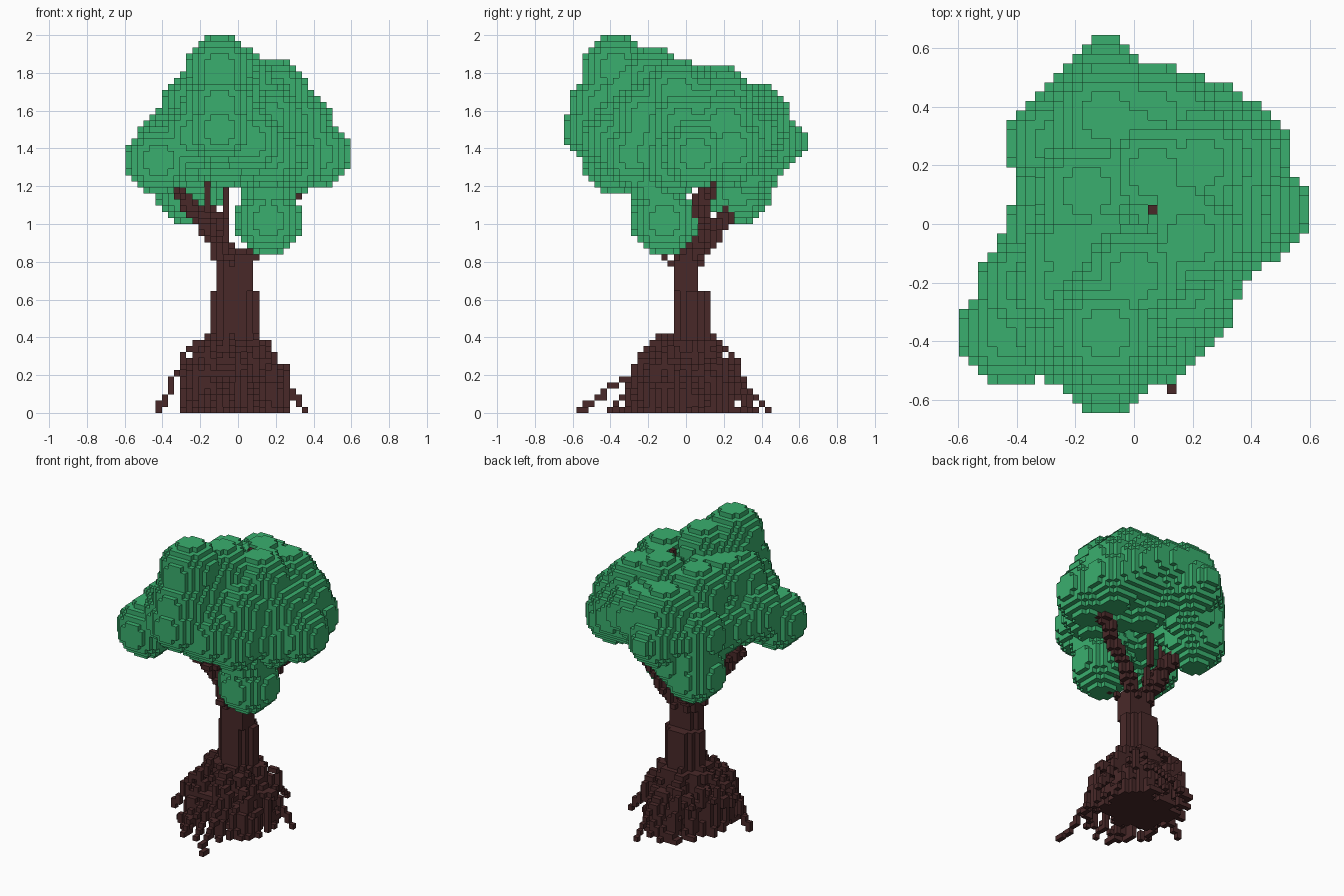
import bpy, bmesh, math, random
from mathutils import Vector

if "Cube" in bpy.data.objects:
    bpy.data.objects.remove(bpy.data.objects["Cube"])

random.seed(4)
V = 2 / 62                      # voxel edge
SIZE = (37, 40, 62)             # grid cells on x, y, z
ORIGIN = Vector((-SIZE[0] * V / 2, -SIZE[1] * V / 2, 0))


def cell(p):
    return tuple(min(max(math.floor((p[k] - ORIGIN[k]) / V), 0), SIZE[k] - 1) for k in range(3))


def ball(cells, p, r=5.5):
    """Add a voxel ball of r cells around the point p."""
    c, n = cell(p), int(r)
    span = range(-n, n + 1)
    for dx in span:
        for dy in span:
            for dz in span:
                q = (c[0] + dx, c[1] + dy, c[2] + dz)
                if dx * dx + dy * dy + dz * dz <= r * r and all(0 <= q[k] < SIZE[k] for k in range(3)):
                    cells.add(q)


def limb(cells, points, r=0.5):
    """Sweep a voxel ball along a polyline."""
    for a, b in zip(points, points[1:]):
        a, b = Vector(a), Vector(b)
        steps = max(1, round((b - a).length / V * 1.1))
        for i in range(steps + 1):
            ball(cells, a.lerp(b, i / steps), r)


# Leaf clusters
clusters = [Vector(p) for p in (
    (-.1, -.37, 1.82), (-.1, -.46, 1.5), (-.42, -.38, 1.35), (.42, .05, 1.38),
    (.17, -.28, 1.37), (-.26, .28, 1.18), (-.27, .0, 1.4), (-.35, -.2, 1.42),
    (-.22, -.2, 1.64), (.0, -.18, 1.75), (.2, -.05, 1.69), (.08, .17, 1.66),
    (.3, .0, 1.53), (.34, .24, 1.4), (.25, .31, 1.48), (.08, .37, 1.52),
    (-.1, .37, 1.58), (-.26, .28, 1.42), (-.15, .1, 1.62), (.3, -.05, 1.35),
    (-.09, .42, 1.42), (.1, .2, 1.36), (.05, -.36, 1.45), (-.24, -.37, 1.47),
    (.24, .2, 1.62), (-.08, -.28, 1.38), (.15, -.2, 1.58), (.32, .22, 1.52),
    (-.1, -.42, 1.64))]
leaf = set()
for i, p in enumerate(clusters):
    ball(leaf, p)
    for q in clusters[:i]:
        if (p - q).length < .36:
            jitter = Vector([random.uniform(-.03, .03) for _ in range(3)])
            ball(leaf, (p + q) / 2 + jitter, 4.6)
limb(leaf, [(-.09, .5, 1.45), (-.09, .57, 1.45)], 2.5)   # back tip
limb(leaf, [(-.09, .57, 1.45), (-.09, .64, 1.45)], 1)
ball(leaf, (.16, -.12, 1.02))                             # hanging cluster
ball(leaf, (.16, -.15, 1.2), 5)

# Trunk, flaring into the root mound
wood = set()
for k in range(26):
    z = (k + .5) * V
    if z < .4:
        r = .24 - .2 * z
    else:
        r = .125 if z < .66 else .1
    mid_y = .033 if z < .66 else 0
    for i in range(SIZE[0]):
        for j in range(SIZE[1]):
            x, y = ORIGIN.x + (i + .5) * V + .015, ORIGIN.y + (j + .5) * V - mid_y
            a = math.atan2(y, x)
            rough = 1 + (.1 * math.sin(7 * a) + random.uniform(-.1, .1) if z < .4 else 0)
            if math.hypot(x, y * 1.25) < r * rough:
                wood.add((i, j, k))

# Roots, arching out of the trunk and dropping to the ground
for n in range(46):
    a = 2 * math.pi * (n + random.uniform(-.4, .4)) / 46
    c, s = math.cos(a), math.sin(a)
    reach, top = random.uniform(.27, .41), random.uniform(.2, .41)
    knee = random.uniform(.2, .27)
    limb(wood, [(c * .15 - .03, s * .15, top),
                (c * knee * 1.1 - .03, s * knee, top * .78),
                (c * reach * .76 - .03, s * reach, 0)])
limb(wood, [(.03, -.2, .27), (.09, -.4, .13), (.12, -.57, .01)])
limb(wood, [(-.08, -.2, .22), (-.14, -.4, .01)])
limb(wood, [(.05, .2, .25), (.08, .44, .01)])
limb(wood, [(-.2, -.05, .3), (-.33, -.08, .2), (-.42, -.08, .01)])
limb(wood, [(.22, .05, .22), (.29, .08, .12), (.35, .08, .01)])

# Branches
limb(wood, [(-.06, .0, .78), (-.16, -.03, .98), (-.31, -.11, 1.18)], 1)
limb(wood, [(-.1, .03, .82), (-.16, .06, .98), (-.16, .08, 1.26)])
limb(wood, [(-.04, .02, .78), (-.065, .06, .95), (-.065, .08, 1.24)])
limb(wood, [(-.04, .03, .78), (-.1, .15, .95), (-.12, .21, 1.05)], 1)
limb(wood, [(-.12, .21, 1.05), (-.26, .28, 1.2)])
limb(wood, [(.02, .03, .78), (.13, .09, .95), (.34, .1, 1.22)], 1)
limb(wood, [(.02, .0, .78), (.1, -.05, .83), (.16, -.12, .92)])
limb(wood, [(-.03, -.02, .72), (-.05, -.1, .82), (.1, -.12, .9)])

# Twig poking out of the crown
ti, tj, _ = cell((.06, .05, 1))
peak = max(c[2] for c in leaf if c[:2] == (ti, tj))
wood |= {(ti, tj, k) for k in range(peak - 5, peak + 2)}
leaf -= wood

SIDES = [(axis, s) for axis in range(3) for s in (0, 1)]


def voxel_object(name, cells, filled, colour):
    """Mesh the exposed faces of a set of cells."""
    bm, corners = bmesh.new(), {}

    def vert(c):
        if c not in corners:
            corners[c] = bm.verts.new(ORIGIN + Vector(c) * V)
        return corners[c]

    for c in sorted(cells):
        for axis, s in SIDES:
            near = list(c)
            near[axis] += 2 * s - 1
            if tuple(near) in filled:
                continue
            loop = []
            for u, v in ((0, 0), (1, 0), (1, 1), (0, 1)):
                p = list(c)
                p[axis] += s
                p[(axis + 1) % 3] += u
                p[(axis + 2) % 3] += v
                loop.append(vert(tuple(p)))
            bm.faces.new(loop if s else loop[::-1])
    mesh = bpy.data.meshes.new(name)
    bm.to_mesh(mesh)
    bm.free()
    mat = bpy.data.materials.new(name + "_colour")
    mat.use_nodes = True
    mat.diffuse_color = colour
    mat.node_tree.nodes["Principled BSDF"].inputs["Base Color"].default_value = colour
    mesh.materials.append(mat)
    bpy.context.collection.objects.link(bpy.data.objects.new(name, mesh))


everything = leaf | wood
voxel_object("leaf_crown", leaf, everything, (.042, .43, .156, 1))
voxel_object("trunk_and_roots", wood, everything, (.066, .022, .022, 1))
